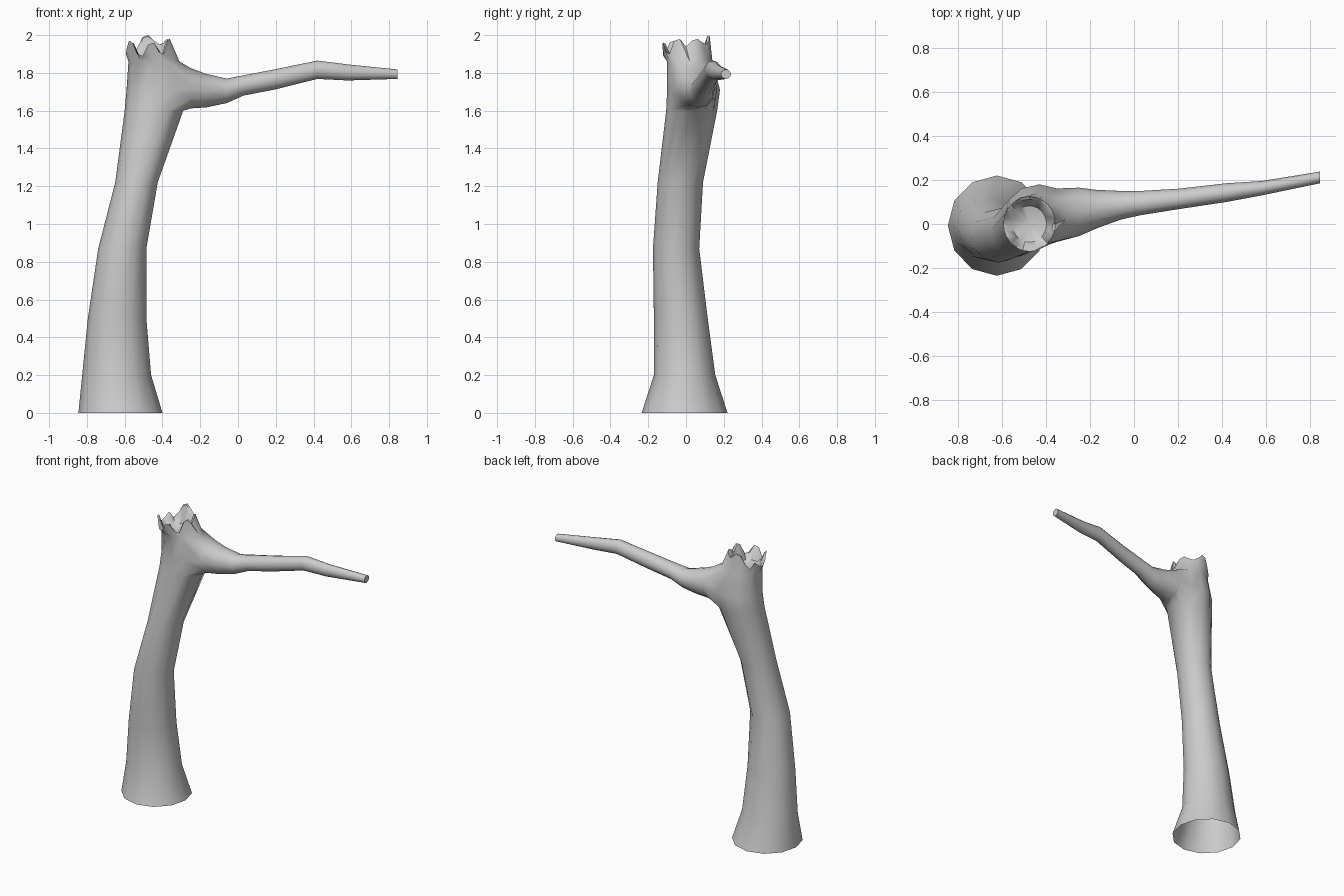
import bpy, bmesh
from math import cos, sin, pi, radians

if "Cube" in bpy.data.objects:
    bpy.data.objects.remove(bpy.data.objects["Cube"])

N = 12
bm = bmesh.new()

# Trunk rings: z, x min, x max, y min, y max
trunk = [(0.00, -.845, -.400, -.235, .220),
         (0.20, -.825, -.460, -.170, .155),
         (0.50, -.795, -.485, -.170, .115),
         (0.87, -.740, -.485, -.175, .070),
         (1.22, -.650, -.425, -.150, .090),
         (1.60, -.600, -.290, -.105, .165),
         (1.71, -.590, -.270, -.100, .180),
         (1.86, -.580, -.310, -.100, .140)]
# Branch rings: x, y min, y max, z min, z max
branch = [(-.25, -.055, .165, 1.612, 1.825),
          (-.17, -.020, .155, 1.617, 1.795),
          (-.06, .020, .150, 1.640, 1.770),
          (.03, .040, .150, 1.680, 1.787),
          (.20, .067, .160, 1.713, 1.820),
          (.42, .100, .185, 1.768, 1.865),
          (.58, .130, .195, 1.760, 1.845),
          (.845, .185, .238, 1.768, 1.818)]
# Heights of the broken rim, every 15 degrees counter-clockwise from +x
rim_z = [1.94, 1.97, 1.98, 1.96, 1.95, 1.97, 2.00, 1.99, 1.93, 1.90, 1.94, 1.91,
         1.90, 1.93, 1.97, 1.96, 1.90, 1.89, 1.95, 1.96, 1.91, 1.90, 1.97, 1.98]


def ellipse(a0, a1, b0, b1, n, start=0.0):
    """Points of an ellipse that fills the given box."""
    ca, cb, ra, rb = (a0 + a1) / 2, (b0 + b1) / 2, (a1 - a0) / 2, (b1 - b0) / 2
    return [(ca + ra * cos(start + 2 * pi * k / n),
             cb + rb * sin(start + 2 * pi * k / n)) for k in range(n)]


def loft(lower, upper, skip=()):
    n = len(lower)
    for k in range(n):
        if k not in skip:
            j = (k + 1) % n
            bm.faces.new((lower[k], lower[j], upper[j], upper[k]))


# Trunk shell, leaving an opening for the branch on the +x side
rings = [[bm.verts.new((x, y, z)) for x, y in ellipse(x0, x1, y0, y1, N)]
         for z, x0, x1, y0, y1 in trunk]
for i in range(len(rings) - 1):
    loft(rings[i], rings[i + 1], skip=(10, 11, 0, 1) if i >= 5 else ())

# Broken top: jagged rim, thin lip and hollow bowl
def rim_ring(scale, zs):
    cx, cy = -.475, 0.0
    pts = ellipse(cx - .118 * scale, cx + .118 * scale,
                  cy - .125 * scale, cy + .125 * scale, 2 * N)
    return [bm.verts.new((x, y, z)) for (x, y), z in zip(pts, zs)]

outer = rim_ring(1.0, rim_z)
lip = rim_ring(.90, [z - .006 for z in rim_z])
bowl = rim_ring(.66, [1.872] * (2 * N))
top = rings[-1]
for k in range(N):
    a, b = top[k], top[(k + 1) % N]
    p, q, r = outer[2 * k], outer[2 * k + 1], outer[(2 * k + 2) % (2 * N)]
    for tri in ((a, q, p), (a, b, q), (b, r, q)):
        bm.faces.new(tri)
loft(outer, lip)
loft(lip, bowl)
floor = bm.verts.new((-.475, 0, 1.85))
for k in range(2 * N):
    bm.faces.new((bowl[k], bowl[(k + 1) % (2 * N)], floor))

# Branch grown out of the opening
lo, mid, hi = rings[5:8]
previous = [lo[k] for k in (-2, -1, 0, 1, 2)] + [mid[2]] \
    + [hi[k] for k in (2, 1, 0, -1, -2)] + [mid[-2]]
for x, y0, y1, z0, z1 in branch:
    ring = [bm.verts.new((x, y, z))
            for y, z in ellipse(y0, y1, z0, z1, N, radians(-150))]
    loft(previous, ring)
    previous = ring
bm.faces.new(previous)

bmesh.ops.recalc_face_normals(bm, faces=bm.faces)
# Drop any face left unlinked to the shell's outer orientation
mesh = bpy.data.meshes.new("dead_tree")
bm.to_mesh(mesh)
bm.free()
tree = bpy.data.objects.new("dead_tree", mesh)
bpy.context.collection.objects.link(tree)
bpy.context.view_layer.objects.active = tree
tree.select_set(True)
bpy.ops.object.shade_smooth_by_angle(angle=radians(50))
